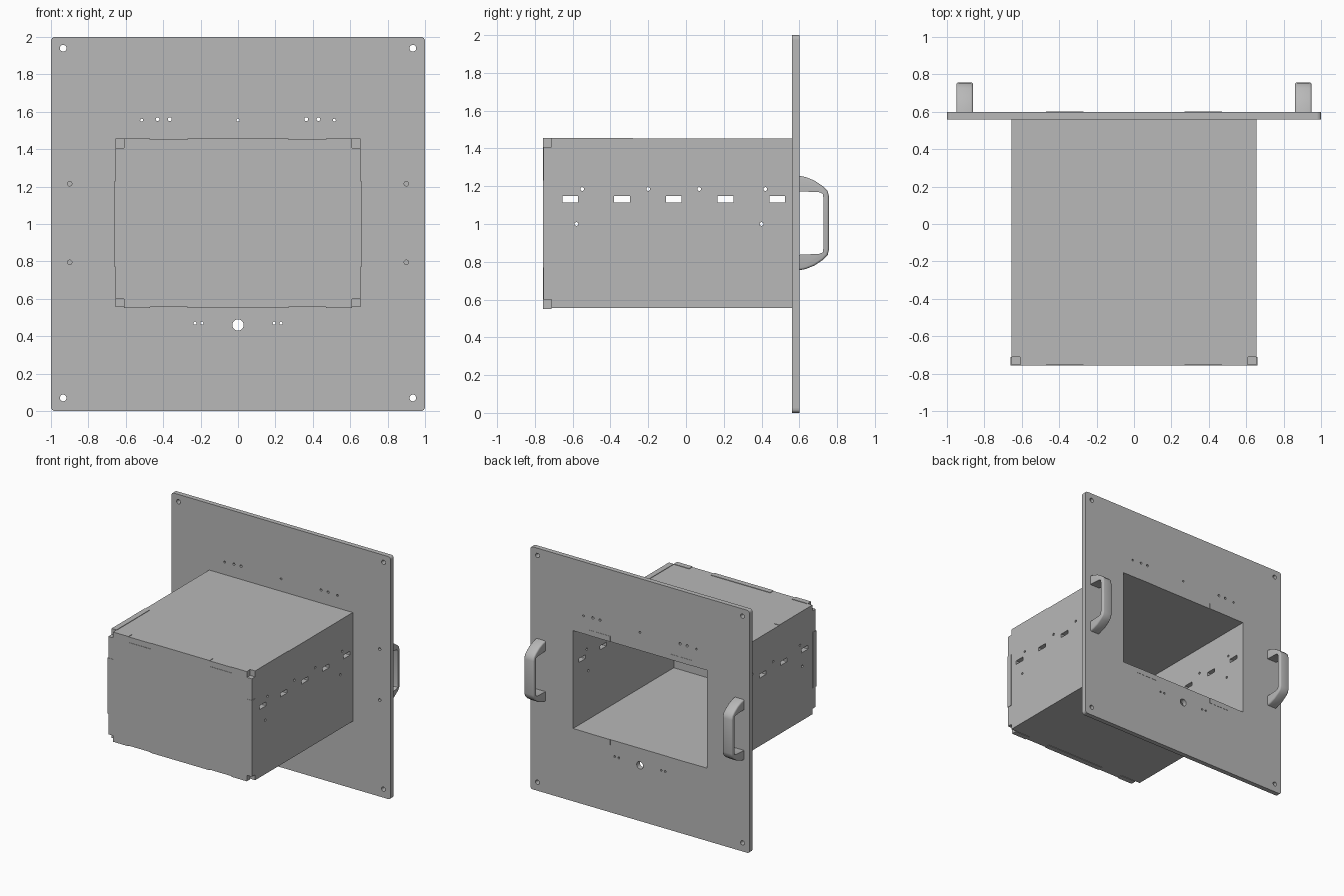
import bpy, bmesh, math
from mathutils import Matrix, Vector

old = bpy.data.objects.get("Cube")
if old:
    bpy.data.objects.remove(old, do_unlink=True)

grey = bpy.data.materials.new("plain grey")
grey.use_nodes = True
COLOUR = (0.48, 0.48, 0.48, 1)
grey.diffuse_color = COLOUR
grey.node_tree.nodes["Principled BSDF"].inputs["Base Color"].default_value = COLOUR

# Main dimensions: box half width, bottom, top, front, and sheet thickness
W, BOTTOM, TOP, FRONT = 0.655, 0.555, 1.452, -0.757
T = 0.045
BACK, PLATE_BACK = 0.56, 0.60
PROUD = 0.004


def make(name, bm):
    bmesh.ops.recalc_face_normals(bm, faces=bm.faces)
    mesh = bpy.data.meshes.new(name)
    bm.to_mesh(mesh)
    bm.free()
    mesh.materials.append(grey)
    ob = bpy.data.objects.new(name, mesh)
    bpy.context.scene.collection.objects.link(ob)
    return ob


def add_box(bm, x, y, z):
    lo, hi = Vector((x[0], y[0], z[0])), Vector((x[1], y[1], z[1]))
    mat = Matrix.Translation((lo + hi) / 2) @ Matrix.Diagonal((*(hi - lo), 1))
    return bmesh.ops.create_cube(bm, size=1, matrix=mat)["verts"]


def add_cylinder(bm, centre, radius, depth, axis):
    turn = Matrix.Rotation(math.pi / 2, 4, "X" if axis == "Y" else "Y")
    bmesh.ops.create_cone(bm, cap_ends=True, segments=20, radius1=radius, radius2=radius,
                          depth=depth, matrix=Matrix.Translation(centre) @ turn)


def box(name, x, y, z):
    bm = bmesh.new()
    add_box(bm, x, y, z)
    return make(name, bm)


def cut(ob, bm):
    cutter = make("cutter", bm)
    cutter.hide_render = True
    mod = ob.modifiers.new("holes", "BOOLEAN")
    mod.operation, mod.solver, mod.object = "DIFFERENCE", "EXACT", cutter
    bpy.context.view_layer.update()
    mesh = bpy.data.meshes.new_from_object(ob.evaluated_get(bpy.context.evaluated_depsgraph_get()))
    ob.modifiers.clear()
    ob.data = mesh
    bpy.data.objects.remove(cutter, do_unlink=True)


# Mounting plate with rounded corners
bm = bmesh.new()
add_box(bm, (-1, 1), (BACK, PLATE_BACK), (0, 2))
corners = [e for e in bm.edges if abs(e.verts[0].co.y - e.verts[1].co.y) > 0.01]
bmesh.ops.bevel(bm, geom=corners, offset=0.022, segments=4, profile=0.5, affect="EDGES")
plate = make("mounting_plate", bm)

# Opening and drilled holes in the plate
bm = bmesh.new()
add_box(bm, (-W + T, W - T), (0.5, 0.7), (BOTTOM + T, TOP - T))
add_cylinder(bm, (0, 0.58, 0.46), 0.03, 0.2, "Y")
add_cylinder(bm, (0, 0.58, 1.555), 0.008, 0.2, "Y")
pairs = [(0.935, 0.07, 0.018), (0.935, 1.94, 0.018), (0.23, 0.47, 0.008), (0.193, 0.47, 0.008),
         (0.515, 1.555, 0.008), (0.43, 1.56, 0.01), (0.365, 1.56, 0.01),
         (0.9, 0.795, 0.012), (0.9, 1.215, 0.012)]
for x, z, r in pairs:
    for s in (-1, 1):
        add_cylinder(bm, (s * x, 0.58, z), r, 0.2, "Y")
cut(plate, bm)

# Box panels, leaving the four front corners empty
inner_x = (-W + T, W - T)
inner_z = (BOTTOM + T, TOP - T)
body_y = (FRONT + T, BACK)
box("front_panel", inner_x, (FRONT, FRONT + T), inner_z)
box("top_panel", inner_x, (FRONT + T, BACK), (TOP - T, TOP))
box("bottom_panel", inner_x, (FRONT + T, BACK), (BOTTOM, BOTTOM + T))

for s, side in ((1, "left"), (-1, "right")):
    xs = sorted((s * (W - T), s * W))
    panel = box(side + "_panel", xs, body_y, (BOTTOM, TOP))
    # Vent slots and screw holes
    bm = bmesh.new()
    for i in range(5):
        y = -0.613 + i * 0.274
        add_box(bm, sorted((s * 0.5, s * 0.8)), (y - 0.042, y + 0.042), (1.115, 1.147))
    for y, z in [(-0.55, 1.185), (-0.2, 1.185), (0.07, 1.185), (0.42, 1.185), (-0.58, 1), (0.4, 1)]:
        add_cylinder(bm, (s * W, y, z), 0.01, 0.2, "X")
    cut(panel, bm)

    # Finger joints down the front edge of the side
    fy = (FRONT, FRONT + T)
    box(side + "_front_finger", sorted((s * (W - T), s * (W + PROUD))), fy, (0.77, 1.23))
    for n, z in (("lower", (BOTTOM + T, 0.77)), ("upper", (1.23, TOP - T))):
        box(f"{side}_{n}_finger", xs, (FRONT + 0.002, FRONT + T), z)
    # Side finger standing slightly above the top
    box(side + "_top_finger", xs, (FRONT + T, -0.28), (TOP, TOP + PROUD))

# Finger joints along the top and bottom front edges, and through the plate
for name, inner, outer, sign in (("top", TOP - T, TOP, 1), ("bottom", BOTTOM + T, BOTTOM, -1)):
    flush = sorted((inner, outer))
    raised = sorted((inner, outer + sign * PROUD))
    box(name + "_middle_finger", (-0.27, 0.27), (FRONT, FRONT + T), raised)
    for s in (-1, 1):
        box(name + "_corner_finger", sorted((s * 0.47, s * (W - T))), (FRONT, FRONT + T), raised)
        box(name + "_recessed_finger", sorted((s * 0.27, s * 0.47)), (FRONT + 0.003, FRONT + T), flush)
        box(name + "_plate_finger", sorted((s * 0.27, s * 0.47)), (PLATE_BACK, PLATE_BACK + 0.002), flush)

# Handles: half profile (y, height above centre), mirrored and extruded sideways
outer = [(0.60, 0.25), (0.635, 0.243), (0.68, 0.225), (0.725, 0.195), (0.75, 0.17), (0.757, 0.14)]
inner = [(0.728, 0.13), (0.724, 0.155), (0.705, 0.163), (0.60, 0.168)]
MID = 1.005
path = outer + [(y, -z) for y, z in reversed(outer)] + [(y, -z) for y, z in reversed(inner)] + inner
for s, side in ((1, "left"), (-1, "right")):
    bm = bmesh.new()
    face = bm.faces.new([bm.verts.new((s * 0.905 - 0.045, y, MID + z)) for y, z in path])
    ext = bmesh.ops.extrude_face_region(bm, geom=[face])
    bmesh.ops.translate(bm, vec=(0.09, 0, 0),
                        verts=[v for v in ext["geom"] if isinstance(v, bmesh.types.BMVert)])
    bmesh.ops.recalc_face_normals(bm, faces=bm.faces)
    # Round the long outer edges
    rims = []
    for e in bm.edges:
        a, b = (v.co for v in e.verts)
        on_outer = all(min(abs(c.y - y) + abs(abs(c.z - MID) - z) for y, z in outer) < 1e-4 for c in (a, b))
        if abs(a.x - b.x) < 1e-5 and on_outer:
            rims.append(e)
    bmesh.ops.bevel(bm, geom=rims, offset=0.012, segments=3, profile=0.5, affect="EDGES")
    handle = make(side + "_handle", bm)
    bpy.ops.object.select_all(action="DESELECT")
    handle.select_set(True)
    bpy.context.view_layer.objects.active = handle
    bpy.ops.object.shade_smooth_by_angle(angle=math.radians(35))
